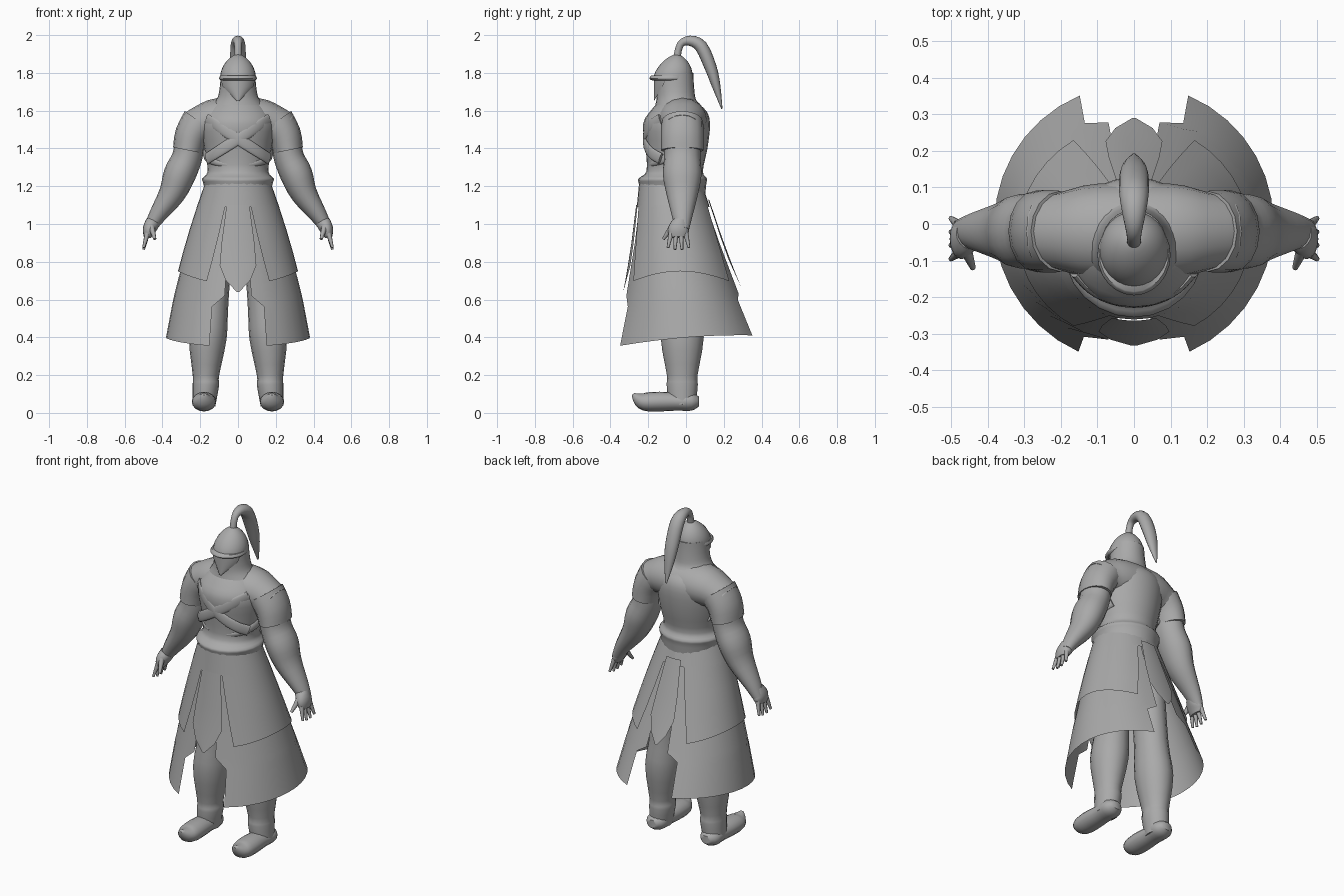
import bpy
import math
from mathutils import Vector

default_cube = bpy.data.objects.get("Cube")
if default_cube:
    bpy.data.objects.remove(default_cube)

grey = bpy.data.materials.new("plain_grey")
grey.use_nodes = True
grey.diffuse_color = (0.4, 0.4, 0.4, 1)
shader = grey.node_tree.nodes["Principled BSDF"]
shader.inputs["Base Color"].default_value = grey.diffuse_color


def add_mesh(name, verts, faces):
    mesh = bpy.data.meshes.new(name)
    mesh.from_pydata(verts, [], faces)
    mesh.materials.append(grey)
    mesh.shade_smooth()
    mesh.set_sharp_from_angle(angle=math.radians(50))
    part = bpy.data.objects.new(name, mesh)
    bpy.context.collection.objects.link(part)


def grid_faces(rows, row_length, columns):
    """Quads between neighbouring rows; columns wrap round when equal to row_length."""
    faces = []
    for row in range(rows - 1):
        low, high = row * row_length, (row + 1) * row_length
        for column in range(columns):
            following = (column + 1) % row_length
            faces.append((low + column, low + following, high + following, high + column))
    return faces


def spline(points, steps):
    """Catmull-Rom resampling of rows of numbers."""
    smooth = []
    last = len(points) - 1
    for i in range(last):
        before, start = points[max(i - 1, 0)], points[i]
        end, after = points[i + 1], points[min(i + 2, last)]
        for step in range(steps):
            t = step / steps
            smooth.append([
                b + t / 2 * (c - a + t * (2 * a - 5 * b + 4 * c - d + t * (3 * (b - c) + d - a)))
                for a, b, c, d in zip(before, start, end, after)])
    smooth.append(points[last])
    return smooth


def tube(name, rings, depth=(1, 1), sides=16, side=1, across=(1, 0, 0), upright=False):
    """Closed loft through rings of (x, y, z, radius); depth runs from first to last ring."""
    rings = spline(rings, 3)
    centres = [Vector((side * x, y, z)) for x, y, z, radius in rings]
    last = len(rings) - 1
    verts = []
    for i, centre in enumerate(centres):
        along = (centres[min(i + 1, last)] - centres[max(i - 1, 0)]).normalized()
        if upright:
            along = Vector((0, 0, 1))
        wide = Vector(across)
        wide = (wide - along * wide.dot(along)).normalized()
        deep = along.cross(wide) * (depth[0] + (depth[1] - depth[0]) * i / last)
        radius = rings[i][-1]
        for k in range(sides):
            angle = math.tau * k / sides
            verts.append(centre + (wide * math.cos(angle) + deep * math.sin(angle)) * radius)
    faces = grid_faces(len(rings), sides, sides)
    faces.append(tuple(reversed(range(sides))))
    faces.append(tuple(range(last * sides, len(verts))))
    add_mesh(name, verts, faces)


def trunk(name, profile, depth):
    """Upright body part from (height, centre y, radius)."""
    rings = [(0, y, z, radius) for z, y, radius in profile]
    tube(name, rings, depth, sides=24, upright=True)


def skirt_cone(height):
    """Centre y, half width and half depth of the flaring skirt."""
    drop = 1.2 - height
    return (.11 * drop - .08,
            .18 + .36 * drop - .12 * drop * drop,
            .17 + .2 * drop + .09 * drop * drop)


def head_cylinder(height):
    return -.06, .1, .11


def sheet(name, rows, columns=14, gap=0, lift=0, tilt=0, shape=skirt_cone):
    """Cloth wrapped on a shape; rows of (height, start angle, end angle), front is zero."""
    verts = []
    for j, (height, start, end) in enumerate(rows):
        weight = (j / (len(rows) - 1)) ** 2
        for column in range(columns + 1):
            angle = math.radians(start + (end - start) * column / columns)
            rise = lift * math.sin(angle) ** 2 + tilt * (1 - math.cos(angle))
            z = height + weight * rise
            centre, half_width, half_depth = shape(z)
            verts.append(((half_width + gap) * math.sin(angle),
                          centre - (half_depth + gap) * math.cos(angle), z))
    faces = grid_faces(len(rows), columns + 1, columns)
    add_mesh(name, verts, [tuple(reversed(face)) for face in faces])


# Torso, sloping shoulders and hood
trunk("torso", [
    (1, -.05, .14), (1.2, -.07, .18), (1.24, -.07, .19), (1.28, -.06, .16), (1.4, -.05, .18),
    (1.53, -.05, .2), (1.6, -.04, .17), (1.65, -.05, .11)], depth=(1, .84))
shoulder_line = [(.25, 1.5, .1), (.19, 1.53, .11), (.1, 1.55, .13)]
shoulders = [(-x, -.02, z, radius) for x, z, radius in shoulder_line]
shoulders += [(x, -.02, z, radius) for x, z, radius in reversed(shoulder_line)]
tube("shoulders", shoulders, depth=(.9, .9), across=(0, 1, 0))
trunk("hood", [(1.6, -.03, .17), (1.65, -.05, .12), (1.7, -.055, .1), (1.8, -.06, .09)],
      depth=(.8, 1.1))

# Helmet dome, brim and plume
dome = []
for step in range(7):
    angle = math.radians(step * 14)
    dome.append((1.77 + .13 * math.sin(angle), .02 * math.sin(angle) - .07,
                 .095 * math.cos(angle) ** 1.3))
trunk("helmet", dome, depth=(1.1, 1))
trunk("helmet_brim", [(1.76, -.08, .09), (1.77, -.085, .1), (1.785, -.08, .095)],
      depth=(1.1, 1.1))
plume = [(-.05, 1.87, .02), (-.03, 1.95, .02), (.02, 1.97, .03), (.08, 1.94, .04),
         (.13, 1.83, .04), (.16, 1.73, .03), (.19, 1.61, .005)]
tube("plume", [(0, y, z, radius) for y, z, radius in plume], depth=(1, .7))

# Pointed face cloth
sheet("face_mask", [(z, -a, a) for z, a in ((1.78, 70), (1.73, 55), (1.65, 3))],
      shape=head_cylinder)

# Skirt top and tabards
sheet("skirt_waist", [(z, -180, 180) for z in (1.22, 1.15, 1.09)], columns=32)
tabard = [(1.1, 16), (.9, 18), (.78, 18), (.7, 11), (.64, 1)]
sheet("front_tabard", [(z, -a, a) for z, a in tabard], gap=.004)
sheet("back_tabard", [(z + .03, 180 - a * .8, 180 + a * .8) for z, a in tabard], gap=.01)

# Split skirt panels: height and angle of the open edge
upper_panel = [(1.1 - .14 * row, 18 + 4 * row) for row in range(4)]
lower_panel = [(1.1, 11), (.9, 11), (.62, 12), (.56, 23), (.35, 23)]

# Limbs as (x, z, radius)
leg = [(.11, 1, .09), (.14, .6, .09), (.16, .4, .1), (.17, .2, .07), (.17, .15, .07),
       (.18, .04, .06)]
arm = [(.2, 1.54, .08), (.25, 1.44, .08), (.27, 1.35, .08), (.31, 1.26, .085), (.35, 1.16, .07),
       (.43, 1.04, .045), (.47, .97, .03)]
shoulder_guard = [(.2, 1.54, .1), (.245, 1.47, .09), (.265, 1.39, .08)]

# Upturned shoe as (y, z, radius)
shoe = [(.07, .06, .03), (.03, .06, .06), (-.05, .06, .06), (-.14, .06, .065), (-.22, .06, .06),
        (-.26, .08, .035), (-.28, .1, .01)]

# Chest strap and rib fold follow the curve of the chest
chest_strap, rib_fold = [], []
for step in range(7):
    angle = math.radians(30 + 20 * step)
    chest_strap.append((.19 * math.cos(angle), -.05 - .17 * math.sin(angle),
                        1.45 + .12 * math.cos(angle), .03))
    angle = math.radians(15 * step - 20)
    rib_fold.append((.165 * math.cos(angle), -.05 - .15 * math.sin(angle),
                     1.37 - .06 * math.sin(angle), .04 - .005 * step))

for side, label in ((1, "left"), (-1, "right")):
    for name, panel, options in (
            ("upper_skirt", upper_panel, {"lift": .07}),
            ("lower_skirt", lower_panel, {"gap": -.01, "lift": .02, "tilt": .03})):
        rows = [(z, *sorted((side * a, side * (180 - a)))) for z, a in panel]
        sheet(f"{label}_{name}", rows, **options)

    for name, path, depth in (("leg", leg, (1.1, 1.2)), ("arm", arm, (1.2, 1.2)),
                              ("shoulder_guard", shoulder_guard, (1.1, 1.4))):
        tube(f"{label}_{name}", [(x, -.02, z, radius) for x, z, radius in path], depth, side=side)
    tube(f"{label}_shoe", [(.18, y, z, radius) for y, z, radius in shoe], (.8, .8), side=side)

    # Hand
    tube(f"{label}_palm", [(.45, -.03, 1.01, .04), (.47, -.04, .97, .035), (.48, -.04, .93, .02)],
         (1, 2.2), side=side)
    for i, finger in enumerate(("index", "middle", "ring", "little")):
        spread = i - 1.5
        tube(f"{label}_{finger}_finger", [
            (.48, .026 * spread - .04, .95, .014),
            (.5, .037 * spread - .04, .86 + .01 * abs(spread), .007)], sides=8, side=side)
    tube(f"{label}_thumb", [(.46, -.07, .99, .018), (.44, -.12, .92, .008)], sides=8, side=side)

    # Chest details
    tube(f"{label}_chest_strap", chest_strap, (.3, .3), side=side, across=(0, 0, 1))
    tube(f"{label}_rib_fold", rib_fold, (.6, .6), side=side, across=(0, 0, 1))
